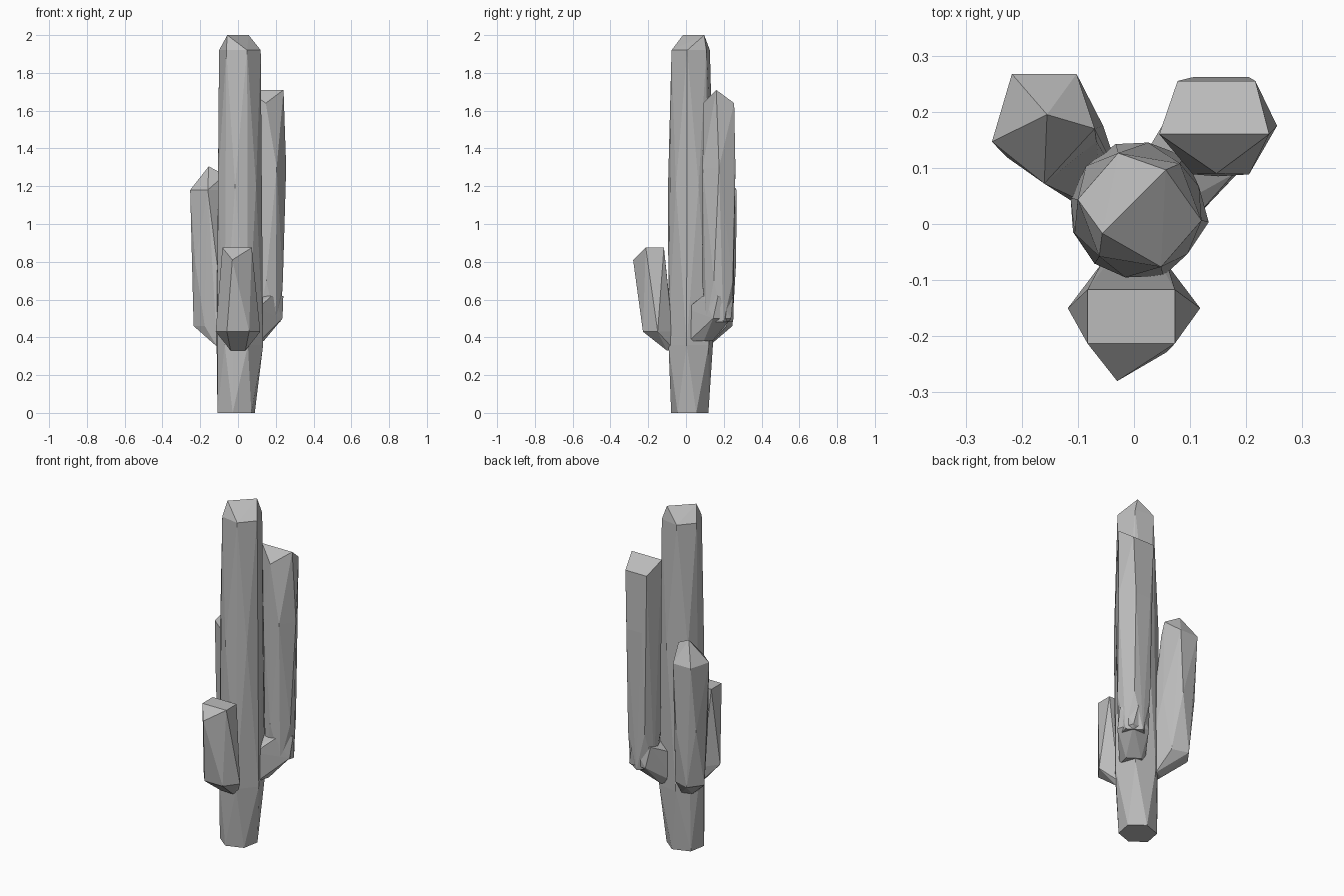
import bpy, bmesh
from math import sin, cos, radians

old = bpy.data.objects.get("Cube")
if old:
    bpy.data.objects.remove(old, do_unlink=True)

stone = bpy.data.materials.new("plain grey")
stone.use_nodes = True
grey = (0.5, 0.5, 0.5, 1)
stone.diffuse_color = grey
stone.node_tree.nodes["Principled BSDF"].inputs["Base Color"].default_value = grey


def ring(z, x, y, rx, ry, sides=5, turn=0):
    """Points of a flat ring; two sides give a ridge, one gives a tip."""
    points = []
    for i in range(sides):
        angle = radians(turn + i * 360 / sides)
        points.append((x + rx * cos(angle), y + ry * sin(angle), z))
    return points


def limb(name, *rings):
    """Faceted limb wrapped tightly around its rings."""
    bm = bmesh.new()
    for points in rings:
        for point in points:
            bm.verts.new(point)
    hull = bmesh.ops.convex_hull(bm, input=bm.verts)
    loose = {v for v in hull["geom_interior"] + hull["geom_unused"]
             if isinstance(v, bmesh.types.BMVert)}
    bmesh.ops.delete(bm, geom=list(loose), context="VERTS")
    bmesh.ops.recalc_face_normals(bm, faces=bm.faces)
    mesh = bpy.data.meshes.new(name)
    bm.to_mesh(mesh)
    bm.free()
    mesh.materials.append(stone)
    obj = bpy.data.objects.new(name, mesh)
    bpy.context.collection.objects.link(obj)
    return obj


# Trunk: narrow foot, long shaft, diagonal ridge on top
limb("trunk",
     ring(0, -0.01, 0.02, 0.105, 0.1, 6, 20),
     ring(0.36, 0.01, 0.025, 0.125, 0.125, 6, 50),
     ring(1.2, 0.005, 0.025, 0.118, 0.122, 6, 20),
     ring(1.92, 0.01, 0.025, 0.112, 0.108, 6, -10),
     ring(2, 0, 0.04, 0.08, 0.08, 2, 45))

# Tall back arm and the web that joins it to the trunk
limb("tall_arm",
     ring(0.48, 0.15, 0.17, 0.08, 0.08, 5, 20),
     ring(0.7, 0.15, 0.175, 0.092, 0.09, 5, 54),
     ring(1.3, 0.155, 0.175, 0.1, 0.1, 6, 0),
     ring(1.64, 0.147, 0.2, 0.08, 0.11, 3, 30),
     ring(1.71, 0.143, 0.16, 0.098, 0, 2))
limb("tall_arm_elbow",
     ring(0.38, 0.07, 0.07, 0.07, 0.07, 5, 20),
     ring(0.55, 0.06, 0.06, 0.07, 0.07, 5, 20),
     ring(0.5, 0.15, 0.17, 0.09, 0.085, 5, 54),
     ring(0.62, 0.15, 0.17, 0.09, 0.085, 5, 0))

# Middle back arm with a pointed tip
limb("middle_arm",
     ring(0.35, -0.07, 0.07, 0.05, 0.05, 5, 0),
     ring(0.46, -0.15, 0.165, 0.085, 0.085, 5, 36),
     ring(0.8, -0.15, 0.175, 0.095, 0.095, 5, 0),
     ring(1.18, -0.16, 0.18, 0.098, 0.108, 5, 54),
     ring(1.26, -0.11, 0.17, 0.04, 0.04, 1),
     ring(1.305, -0.155, 0.195, 0, 0, 1))

# Short front arm with a slanted top
limb("short_arm",
     ring(0.33, 0, -0.08, 0.055, 0.03, 4, 45),
     ring(0.43, 0, -0.15, 0.118, 0.09, 6, 0),
     ring(0.81, -0.03, -0.28, 0, 0, 1),
     ring(0.875, -0.005, -0.165, 0.11, 0.068, 4, 45))
